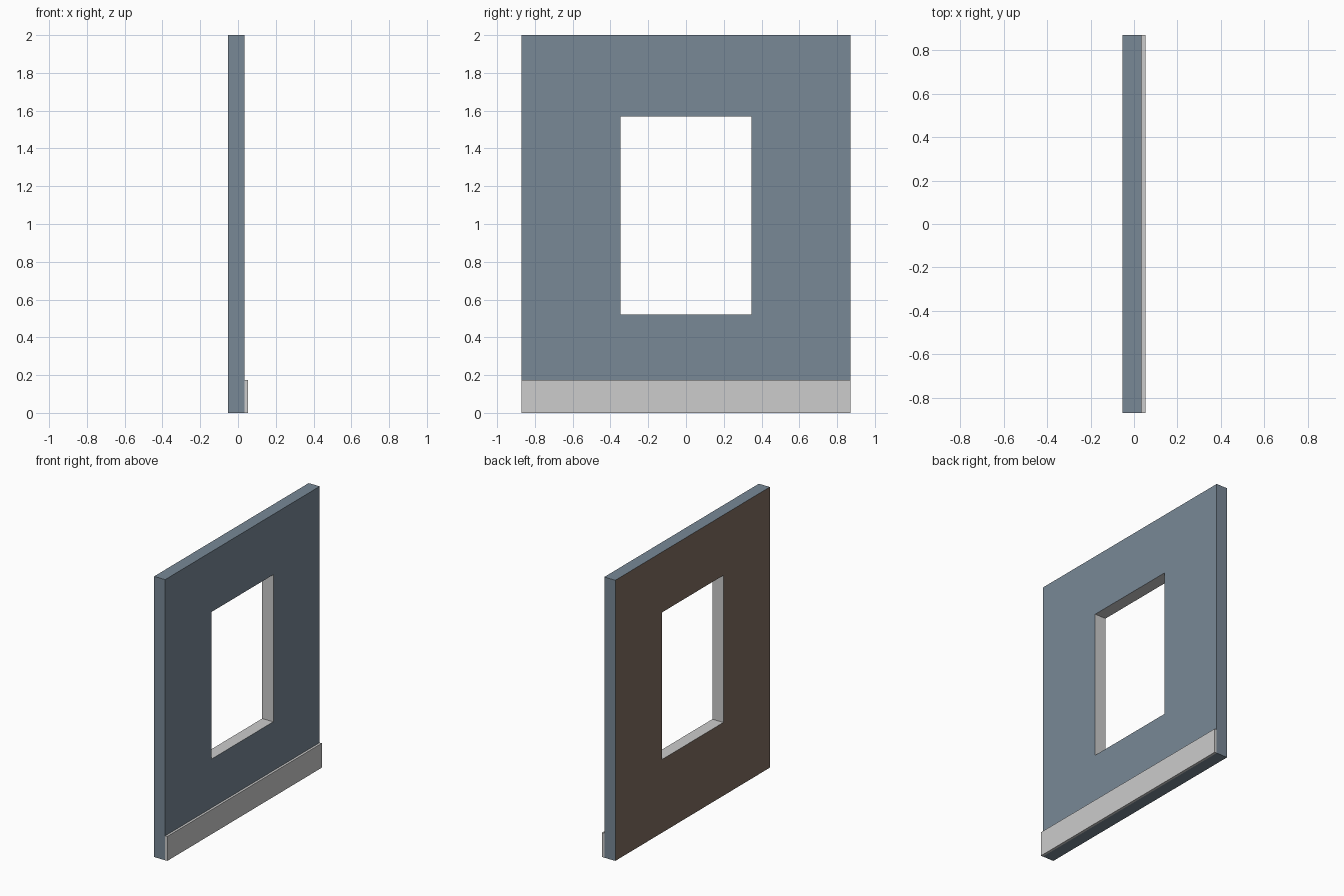
import bpy, bmesh

if "Cube" in bpy.data.objects:
    bpy.data.objects.remove(bpy.data.objects["Cube"])


def srgb(r, g, b):
    """Convert 0-255 screen values to linear RGBA."""
    lin = lambda c: c / 12.92 if c <= 0.04045 else ((c + 0.055) / 1.055) ** 2.4
    return tuple(lin(v / 255) for v in (r, g, b)) + (1.0,)


def material(name, rgb):
    m = bpy.data.materials.new(name)
    m.diffuse_color = srgb(*rgb)
    m.use_nodes = True
    m.node_tree.nodes["Principled BSDF"].inputs["Base Color"].default_value = m.diffuse_color
    return m


blue_grey = material("blue grey", (120, 136, 150))
brown = material("brown", (129, 110, 97))
light_grey = material("light grey", (204, 204, 204))


def make_object(name, bm, mats):
    bmesh.ops.recalc_face_normals(bm, faces=bm.faces)
    mesh = bpy.data.meshes.new(name)
    for m in mats:
        mesh.materials.append(m)
    ob = bpy.data.objects.new(name, mesh)
    bpy.context.collection.objects.link(ob)
    return mesh


BACK, FRONT, TRIM = -0.052, 0.035, 0.052   # x planes
HALF_W, HEIGHT = 0.87, 2.0
WIN_W, WIN_LOW, WIN_HIGH = 0.347, 0.522, 1.57
SKIRT_H = 0.174


def rect(bm, half, low, high):
    corners = ((-half, low), (half, low), (half, high), (-half, high))
    return [bm.verts.new((BACK, y, z)) for y, z in corners]


# Wall: a rectangular ring around the window, extruded to its thickness
bm = bmesh.new()
outer = rect(bm, HALF_W, 0, HEIGHT)
inner = rect(bm, WIN_W, WIN_LOW, WIN_HIGH)
ring = [bm.faces.new((outer[i], outer[(i + 1) % 4], inner[(i + 1) % 4], inner[i]))
        for i in range(4)]
ext = bmesh.ops.extrude_face_region(bm, geom=ring, use_keep_orig=True)
bmesh.ops.translate(bm, vec=(FRONT - BACK, 0, 0),
                    verts=[g for g in ext["geom"] if isinstance(g, bmesh.types.BMVert)])
mesh = make_object("wall", bm, (blue_grey, brown, light_grey))
# Brown back face, light grey window reveal, blue grey elsewhere
for f in bm.faces:
    c = f.calc_center_median()
    if abs(f.normal.x) > 0.5:
        f.material_index = 1 if c.x < -0.05 else 0
    elif abs(c.y) < WIN_W + 0.01 and 0.1 < c.z < HEIGHT - 0.1:
        f.material_index = 2
bm.to_mesh(mesh)
bm.free()

# Skirting board along the foot of the wall
bm = bmesh.new()
bmesh.ops.create_cube(bm, size=1)
bmesh.ops.scale(bm, vec=(TRIM - FRONT, 2 * HALF_W, SKIRT_H), verts=bm.verts)
bmesh.ops.translate(bm, vec=((TRIM + FRONT) / 2, 0, SKIRT_H / 2), verts=bm.verts)
mesh = make_object("skirting_board", bm, (light_grey,))
bm.to_mesh(mesh)
bm.free()
